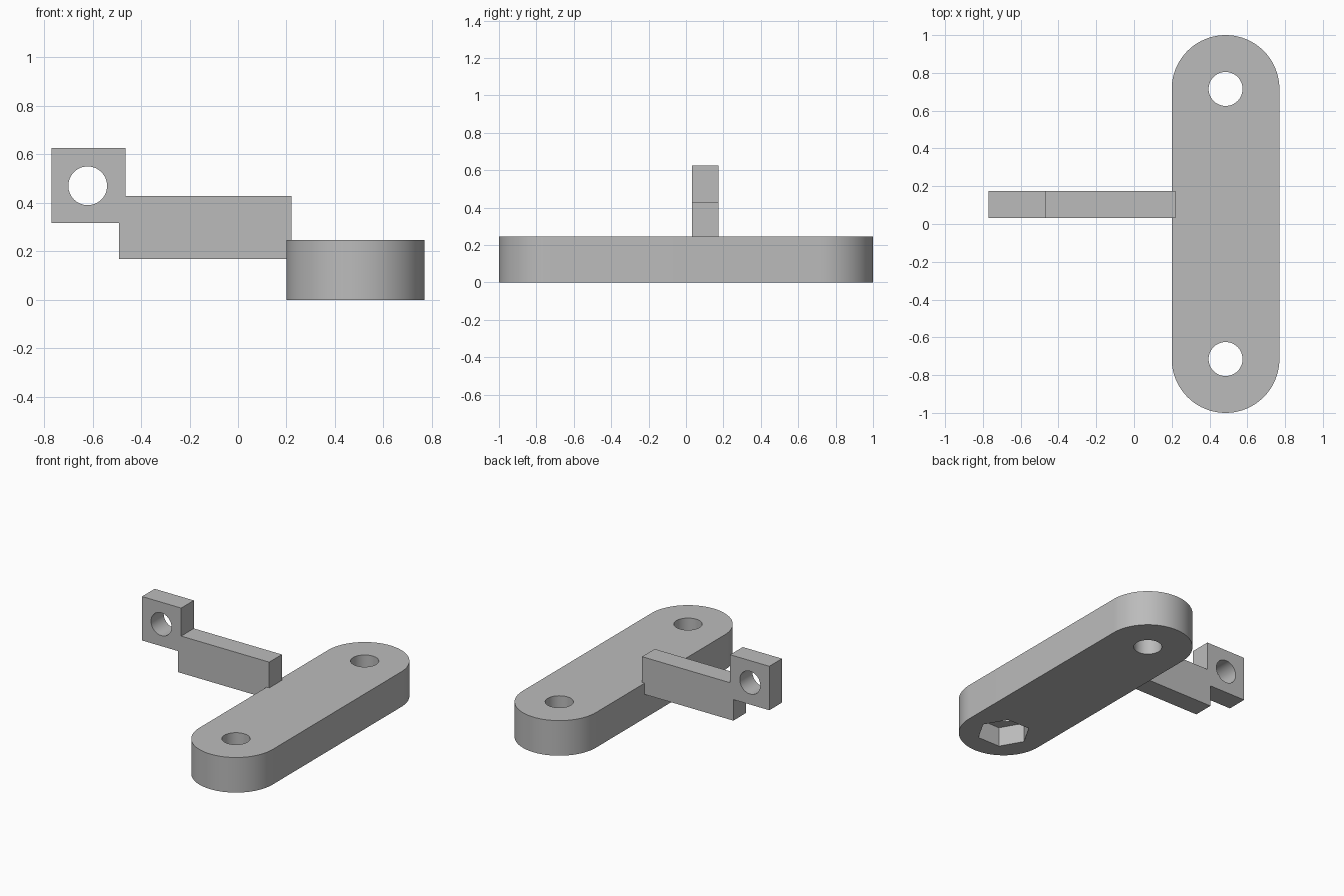
import bpy
import bmesh
from math import pi, cos, sin
from mathutils import Vector

cube = bpy.data.objects.get("Cube")
if cube:
    bpy.data.objects.remove(cube, do_unlink=True)

grey = bpy.data.materials.new("plain_grey")
grey.use_nodes = True
colour = (0.5, 0.5, 0.5, 1)
grey.diffuse_color = colour
grey.node_tree.nodes["Principled BSDF"].inputs["Base Color"].default_value = colour


def arc(cx, cy, r, start, sweep, steps):
    return [(cx + r * cos(start + sweep * i / steps),
             cy + r * sin(start + sweep * i / steps)) for i in range(steps + 1)]


def circle(cx, cy, r, sides):
    return arc(cx, cy, r, 0, 2 * pi, sides)[:-1]


def prism(name, outline, low, high, axis="z"):
    """Extrude a closed outline along z, or an x-z outline along y."""
    def place(p):
        return Vector((*p, low)) if axis == "z" else Vector((p[0], low, p[1]))
    bm = bmesh.new()
    face = bm.faces.new([bm.verts.new(place(p)) for p in outline])
    top = bmesh.ops.extrude_face_region(bm, geom=[face])["geom"]
    shift = Vector((0, 0, high - low)) if axis == "z" else Vector((0, high - low, 0))
    bmesh.ops.translate(bm, vec=shift,
                        verts=[g for g in top if isinstance(g, bmesh.types.BMVert)])
    bmesh.ops.recalc_face_normals(bm, faces=bm.faces)
    mesh = bpy.data.meshes.new(name)
    bm.to_mesh(mesh)
    bm.free()
    mesh.materials.append(grey)
    obj = bpy.data.objects.new(name, mesh)
    bpy.context.collection.objects.link(obj)
    return obj


def cut(target, cutter):
    bpy.context.view_layer.objects.active = target
    mod = target.modifiers.new("cut", "BOOLEAN")
    mod.operation = "DIFFERENCE"
    mod.solver = "EXACT"
    mod.object = cutter
    bpy.ops.object.modifier_apply(modifier=mod.name)
    bpy.data.objects.remove(cutter, do_unlink=True)


# Base bar with rounded ends
bar_x, end_y, radius, height = 0.485, 0.715, 0.285, 0.247
outline = arc(bar_x, end_y, radius, 0, pi, 40) + arc(bar_x, -end_y, radius, pi, pi, 40)
bar = prism("base_bar", outline, 0, height)

# Bolt holes, and the hexagonal nut pocket under the front end
for side in (-1, 1):
    cut(bar, prism("bolt_hole_cutter", circle(bar_x, side * end_y, 0.09, 48), -0.1, 0.4))
cut(bar, prism("nut_pocket_cutter", circle(bar_x, -end_y, 0.17, 6), -0.1, 0.135))

# Stepped arm with a raised eye block
profile = [(-0.49, 0.168), (0.22, 0.168), (0.22, 0.428), (-0.465, 0.428),
           (-0.465, 0.625), (-0.77, 0.625), (-0.77, 0.316), (-0.49, 0.316)]
arm = prism("stepped_arm", profile, 0.033, 0.174, "y")
cut(arm, prism("eye_hole_cutter", circle(-0.62, 0.47, 0.08, 48), -0.1, 0.3, "y"))

# Smooth the round walls, keep the edges crisp
for obj in (bar, arm):
    bpy.ops.object.select_all(action="DESELECT")
    obj.select_set(True)
    bpy.context.view_layer.objects.active = obj
    bpy.ops.object.shade_smooth_by_angle(angle=pi / 6)
